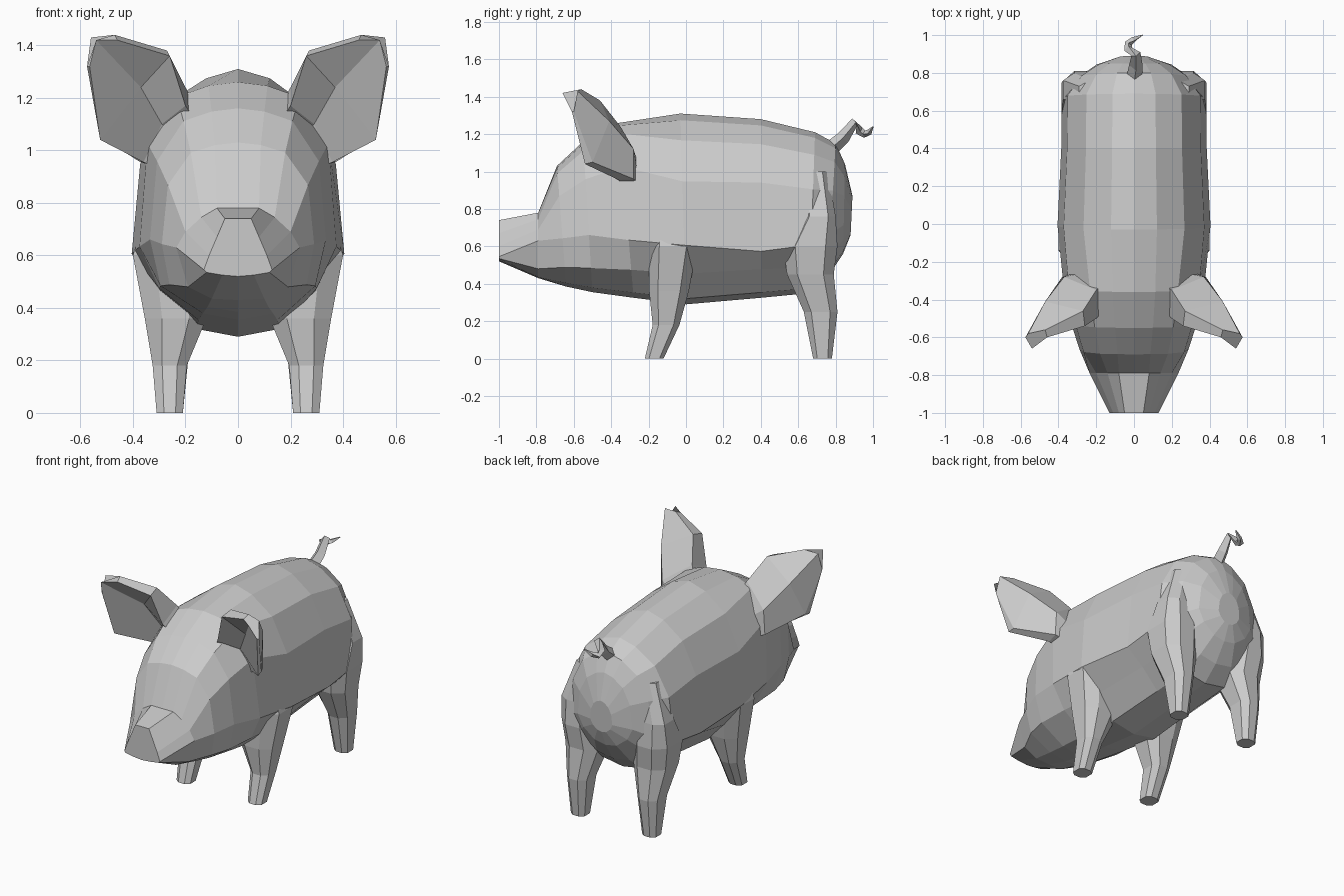
import bpy, bmesh
from mathutils import Vector


def loft(name, rings, mirror=False):
    """Skin a list of equal-length closed rings and cap both ends."""
    bm = bmesh.new()
    vs = [[bm.verts.new(p) for p in r] for r in rings]
    n = len(rings[0])
    for a, b in zip(vs, vs[1:]):
        for i in range(n):
            j = (i + 1) % n
            bm.faces.new((a[i], a[j], b[j], b[i]))
    bm.faces.new(vs[0])
    bm.faces.new(vs[-1])
    bmesh.ops.recalc_face_normals(bm, faces=bm.faces)
    me = bpy.data.meshes.new(name)
    bm.to_mesh(me)
    bm.free()
    ob = bpy.data.objects.new(name, me)
    bpy.context.collection.objects.link(ob)
    if mirror:
        ob.modifiers.new("mirror", 'MIRROR')
    return ob


def both_sides(half):
    """Close a half section (top centre to bottom centre) across x = 0."""
    return half + [(-x, y, z) for x, y, z in half[-2:0:-1]]


# Body, head and snout: one loft along y; the head is squarer than the trunk
HEAD = [(0, 1), (.3, .985), (.62, .94), (.92, .75)]
TRUNK = [(0, 1), (.3, .965), (.66, .86), (.92, .645)]
# (upper section, y top, y bottom, z top, z bottom, half width, crease height, lower width)
STATIONS = [
    (HEAD, -.69, -.64, 1.03, .385, .29, .40, .9),
    (HEAD, -.55, -.50, 1.16, .355, .335, .38, .88),
    (HEAD, -.36, -.28, 1.26, .325, .375, .33, .8),
    (TRUNK, -.03, .00, 1.31, .29, .405, .31, .72),
    (TRUNK, .40, .40, 1.28, .325, .385, .26, .7),
    (TRUNK, .69, .66, 1.21, .35, .382, .30, .72),
    (TRUNK, .80, .76, 1.15, .44, .30, .32, .8),
    (TRUNK, .85, .84, 1.04, .56, .20, .32, .8),
    (TRUNK, .89, .88, .87, .66, .08, .32, .8),
]
snout_tip = [(0, .74), (.05, .74), (.08, .67), (.11, .60), (.13, .545), (.12, .535), (.06, .525), (0, .52)]
snout_base = [(0, .78), (.08, .78), (.14, .745), (.20, .69), (.235, .63), (.19, .48), (.1, .435), (0, .43)]
rings = [both_sides([(x, -1, z) for x, z in snout_tip]),
         both_sides([(x, -.79, z) for x, z in snout_base])]
for upper, yt, yb, zt, zb, w, crease, lower in STATIONS:
    section = upper + [(1, crease), (lower, .16), (.4, .03), (0, 0)]
    rings.append(both_sides([(fx * w, yb + (yt - yb) * fz, zb + (zt - zb) * fz)
                             for fx, fz in section]))
loft("body", rings)


# Legs: chamfered rectangular rings stacked along z
def leg(name, levels):
    rings = []
    for z, y0, y1, x0, x1 in levels:
        cx, cy = (x1 - x0) * .28, (y1 - y0) * .22
        rings.append([(x0 + cx, y0, z), (x1 - cx, y0, z), (x1, y0 + cy, z), (x1, y1 - cy, z),
                      (x1 - cx, y1, z), (x0 + cx, y1, z), (x0, y1 - cy, z), (x0, y0 + cy, z)])
    loft(name, rings, mirror=True)


leg("front_legs", [(0, -.22, -.12, .21, .31), (.18, -.178, -.035, .195, .325),
                   (.36, -.197, .015, .12, .355), (.60, -.20, .06, .10, .40),
                   (.75, -.18, .04, .10, .36)])
leg("hind_legs", [(0, .68, .78, .21, .31), (.25, .63, .81, .185, .33),
                  (.45, .54, .79, .13, .365), (.60, .52, .81, .14, .385),
                  (.76, .62, .80, .16, .375), (1.0, .62, .76, .10, .29)])

# Ears: cupped section (upper front, hollow, lower front, lower back, ridge, upper back)
loft("ears", [
    [(.14, -.44, 1.08), (.20, -.34, 1.00), (.28, -.34, .92),
     (.30, -.25, .93), (.27, -.26, 1.05), (.14, -.30, 1.13)],
    [(.20, -.50, 1.17), (.29, -.39, 1.10), (.36, -.36, .955),
     (.38, -.28, .96), (.37, -.28, 1.12), (.20, -.35, 1.24)],
    [(.26, -.54, 1.36), (.37, -.45, 1.24), (.525, -.54, 1.04),
     (.52, -.50, 1.05), (.47, -.41, 1.27), (.27, -.46, 1.38)],
    [(.46, -.60, 1.42), (.54, -.66, 1.42), (.565, -.61, 1.32),
     (.575, -.60, 1.32), (.56, -.58, 1.43), (.47, -.56, 1.44)],
], mirror=True)

# Curly tail: square tube tapering along a kinked path
path = [(0, .77, 1.12), (.01, .84, 1.18), (.01, .90, 1.26), (-.03, .925, 1.22),
        (-.03, .955, 1.20), (.0, .98, 1.21), (.045, 1.0, 1.24)]
radii = [.042, .036, .026, .024, .02, .016, .003]
rings = []
for i, p in enumerate(path):
    d = (Vector(path[min(i + 1, 6)]) - Vector(path[max(i - 1, 0)])).normalized()
    u = d.cross(Vector((1, 0, 0))).normalized()
    v = d.cross(u)
    rings.append([Vector(p) + radii[i] * o for o in (u, v, -u, -v)])
loft("tail", rings)
